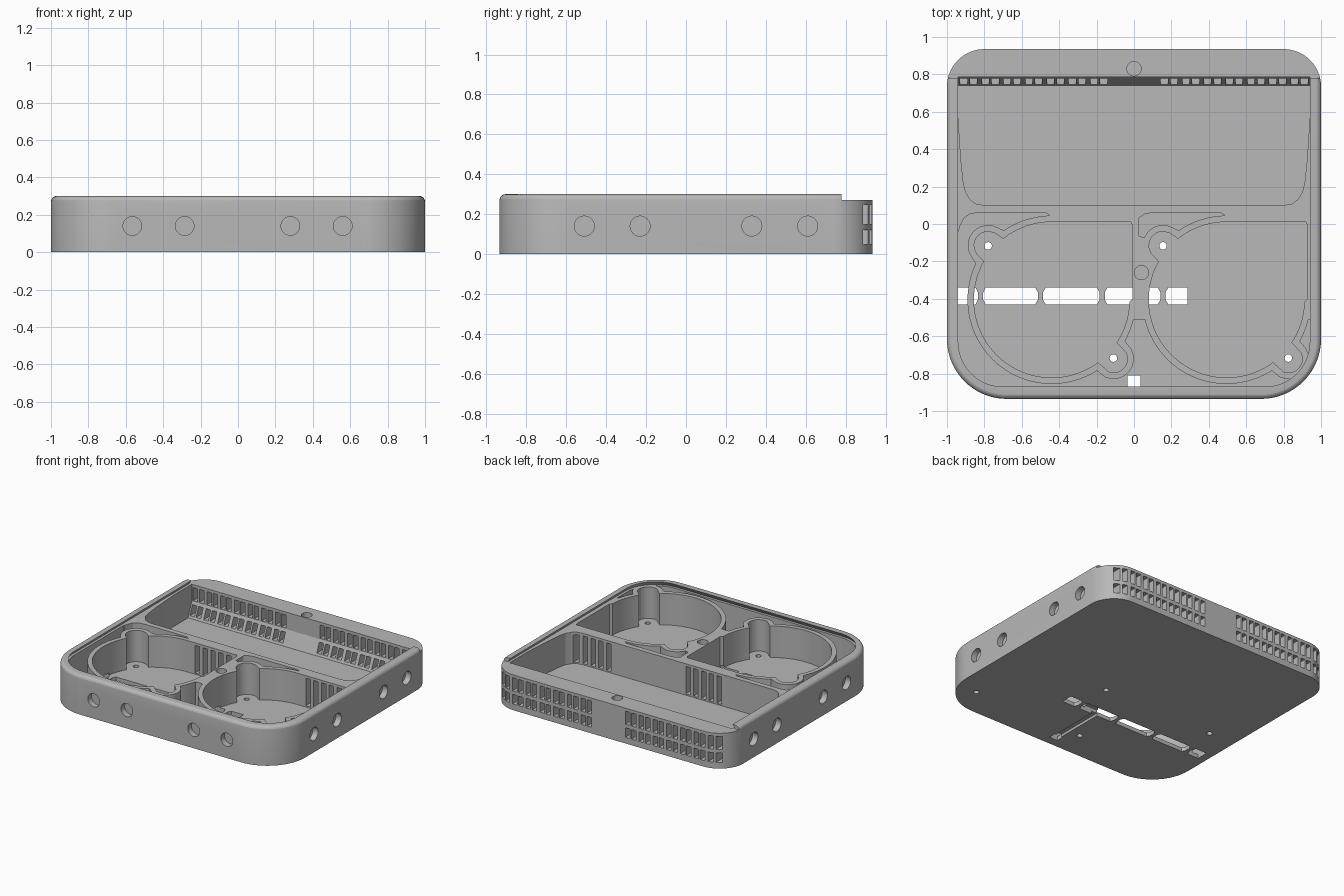
import bpy, bmesh, math
from mathutils import Matrix

cube = bpy.data.objects.get("Cube")
if cube:
    bpy.data.objects.remove(cube, do_unlink=True)

FLOOR, DECK, TOP = 0.03, 0.27, 0.30
OVER = 0.285          # cutters stop inside the lid slot
PITCH = 0.935         # distance between the two fan pockets


def loft(bm, rings):
    """Closed solid through rings of (x, y, z) points."""
    loops = [[bm.verts.new(p) for p in ring] for ring in rings]
    n = len(loops[0])
    for a, b in zip(loops, loops[1:]):
        for i in range(n):
            j = (i + 1) % n
            bm.faces.new((a[i], a[j], b[j], b[i]))
    bm.faces.new(loops[0][::-1])
    bm.faces.new(loops[-1])


def prism(bm, pts, z0, z1):
    loft(bm, [[(x, y, z) for x, y in pts] for z in (z0, z1)])


def box(bm, x0, x1, y0, y1, z0, z1):
    prism(bm, [(x0, y0), (x1, y0), (x1, y1), (x0, y1)], z0, z1)


def cylinder(bm, centre, radius, depth, axis="Z"):
    turn = {"X": Matrix.Rotation(math.pi / 2, 4, "Y"),
            "Y": Matrix.Rotation(math.pi / 2, 4, "X"), "Z": Matrix()}[axis]
    bmesh.ops.create_cone(bm, cap_ends=True, segments=32, radius1=radius, radius2=radius,
                          depth=depth, matrix=Matrix.Translation(centre) @ turn)


def make(name, bm):
    bmesh.ops.recalc_face_normals(bm, faces=bm.faces[:])
    mesh = bpy.data.meshes.new(name)
    bm.to_mesh(mesh)
    bm.free()
    obj = bpy.data.objects.new(name, mesh)
    bpy.context.collection.objects.link(obj)
    return obj


def combine(target, bm, operation="DIFFERENCE"):
    """Apply one boolean and throw the helper away."""
    helper = make("helper", bm)
    helper.hide_render = True
    mod = target.modifiers.new("cut", "BOOLEAN")
    mod.operation, mod.solver, mod.object = operation, "EXACT", helper
    bpy.context.view_layer.objects.active = target
    bpy.ops.object.modifier_apply(modifier=mod.name)
    bpy.data.objects.remove(helper, do_unlink=True)


def rounded(x, y0, y1, r_front, r_back, steps=16):
    """Outline with different front and back corner radii."""
    pts = []
    for cx, cy, r, start in ((x - r_back, y1 - r_back, r_back, 0),
                             (r_back - x, y1 - r_back, r_back, 90),
                             (r_front - x, y0 + r_front, r_front, 180),
                             (x - r_front, y0 + r_front, r_front, 270)):
        for i in range(steps + 1):
            a = math.radians(start + 90 * i / steps)
            pts.append((cx + r * math.cos(a), cy + r * math.sin(a)))
    return pts


def pocket(shift, grow):
    """Round fan pocket with a square corner and two screw lobes."""
    cx, cy, pts = -0.44, -0.405, []
    lobes = ((-0.34, 0.29), (0.33, -0.315))
    for i in range(180):
        a = math.radians(2 * i + 0.5)
        c, s = math.cos(a), math.sin(a)
        r = 0.416 + grow
        if c > 0 and s > 0:
            r = max(r, min((0.432 + grow) / c, (0.416 + grow) / s))
        for lx, ly in lobes:
            along, off = lx * c + ly * s, lx * s - ly * c
            lobe = 0.075 + grow
            if along > 0 and abs(off) < lobe:
                r = max(r, along + math.sqrt(lobe ** 2 - off ** 2))
        pts.append((cx + shift + r * c, cy + r * s))
    return pts


# Case body with a rounded top edge
bm = bmesh.new()
rings = []
for z, inset in [(0, 0)] + [(DECK + 0.03 * math.sin(t), 0.03 * (1 - math.cos(t)))
                            for t in (math.pi * k / 10 for k in range(6))]:
    outline = rounded(1 - inset, inset - 0.935, 0.935 - inset, 0.32 - inset, 0.2 - inset)
    rings.append([(x, y, z) for x, y in outline])
loft(bm, rings)
case = make("case_body", bm)

# Hollow space around the fan rings
bm = bmesh.new()
prism(bm, rounded(0.94, -0.87, -0.51, 0.24, 0.005), FLOOR, OVER)
combine(case, bm)
bm = bmesh.new()
box(bm, -0.94, -0.44, -0.62, -0.04, FLOOR, OVER)
combine(case, bm)
crescent = [(-0.94, -0.05), (-0.93, -0.01), (-0.91, 0.03), (-0.88, 0.052), (-0.84, 0.06),
            (-0.47, 0.06), (-0.45, 0.045), (-0.465, 0.03), (-0.56, 0.01),
            (-0.64, -0.02), (-0.7, -0.06), (-0.78, -0.115)]
for shift in (0, PITCH):
    bm = bmesh.new()
    prism(bm, [(x + shift, y) for x, y in crescent], FLOOR, OVER)
    combine(case, bm)

# Fan ring walls, then their pockets
for shift in (0, PITCH):
    bm = bmesh.new()
    prism(bm, pocket(shift, 0.034), 0.015, 0.28)
    combine(case, bm, "UNION")
for shift in (0, PITCH):
    bm = bmesh.new()
    prism(bm, pocket(shift, 0), FLOOR, OVER)
    combine(case, bm)

# Rear bay and its sloped back foot
half = [(0.94, 0.785), (0.94, 0.57), (0.925, 0.34), (0.912, 0.22), (0.9, 0.17),
        (0.875, 0.13), (0.845, 0.108), (0.8, 0.1)]
bm = bmesh.new()
prism(bm, half + [(-x, y) for x, y in reversed(half)], FLOOR, OVER)
combine(case, bm)
bm = bmesh.new()
foot = [(0.74, FLOOR), (0.785, 0.14), (0.8, 0.14), (0.8, 0.02), (0.74, 0.02)]
loft(bm, [[(x, y, z) for y, z in foot] for x in (-0.95, 0.95)])
combine(case, bm, "UNION")

# Sliding lid slot with undercut rim, open at the back
bm = bmesh.new()
rings = []
for z, inset in ((DECK, 0), (0.33, 0.04)):
    outline = rounded(0.96 - inset, inset - 0.89, 1.2, 0.26 - inset, 0.05)
    rings.append([(x, y, z) for x, y in outline])
loft(bm, rings)
combine(case, bm)
bm = bmesh.new()
box(bm, -1.1, 1.1, 0.78, 1.1, DECK, 0.4)
combine(case, bm)

# Rear vent grilles: two rows of paired openings on each side
bm = bmesh.new()
for side in (-1, 1):
    for pair in range(7):
        for start in (0, 0.052):
            x0 = 0.143 + 0.116 * pair + start
            a, b = sorted((side * x0, side * (x0 + 0.038)))
            for z0, z1 in ((0.047, 0.12), (0.147, 0.247)):
                box(bm, a, b, 0.7, 1.0, z0, z1)
combine(case, bm)

# Air slits between the fan pockets and the rear bay
bm = bmesh.new()
for shift in (0, PITCH):
    for i in range(5):
        x0 = -0.37 + shift + 0.066 * i
        box(bm, x0, x0 + 0.038, -0.03, 0.13, 0.04, 0.25)
combine(case, bm)

# Magnet holes in the walls and deck, screw holes in the floor
bm = bmesh.new()
for side in (-1, 1):
    for y in (-0.51, -0.23, 0.33, 0.61):
        cylinder(bm, (side, y, 0.14), 0.05, 0.09, "X")
for x in (-0.565, -0.285, 0.28, 0.56):
    cylinder(bm, (x, -0.935, 0.14), 0.05, 0.09, "Y")
for x, y in ((0, 0.83), (0.04, -0.26)):
    cylinder(bm, (x, y, 0.27), 0.038, 0.1)
for shift in (0, PITCH):
    for x, y in ((-0.78, -0.117), (-0.11, -0.717)):
        cylinder(bm, (x + shift, y, 0), 0.02, 0.1)
combine(case, bm)

# Cable slots through the floor, with waisted bridges between them
bm = bmesh.new()
bridges = (-0.82, -0.5, -0.17, 0.155)
ends = [-0.94] + [e for b in bridges for e in (b - 0.028, b + 0.028)] + [0.285]
for i in range(0, len(ends), 2):
    a, b = ends[i], ends[i + 1]
    left = 0.014 if i else 0
    right = 0.014 if i + 2 < len(ends) else 0
    prism(bm, [(a, -0.43), (b, -0.43), (b + right, -0.405), (b + right, -0.365),
               (b, -0.34), (a, -0.34), (a - left, -0.365), (a - left, -0.405)], -0.05, 0.045)
box(bm, -0.035, 0.035, -0.868, -0.81, -0.05, 0.1)
combine(case, bm)
bm = bmesh.new()
box(bm, -0.025, 0.025, -0.82, -0.42, -0.05, 0.02)
combine(case, bm)

# Single grey plastic
grey = bpy.data.materials.new("grey_plastic")
grey.use_nodes = True
colour = (0.48, 0.48, 0.48, 1)
grey.diffuse_color = colour
grey.node_tree.nodes["Principled BSDF"].inputs["Base Color"].default_value = colour
case.data.materials.clear()
case.data.materials.append(grey)
for poly in case.data.polygons:
    poly.material_index = 0

bpy.ops.object.select_all(action="DESELECT")
case.select_set(True)
bpy.context.view_layer.objects.active = case
bpy.ops.object.shade_smooth_by_angle(angle=math.radians(15))
